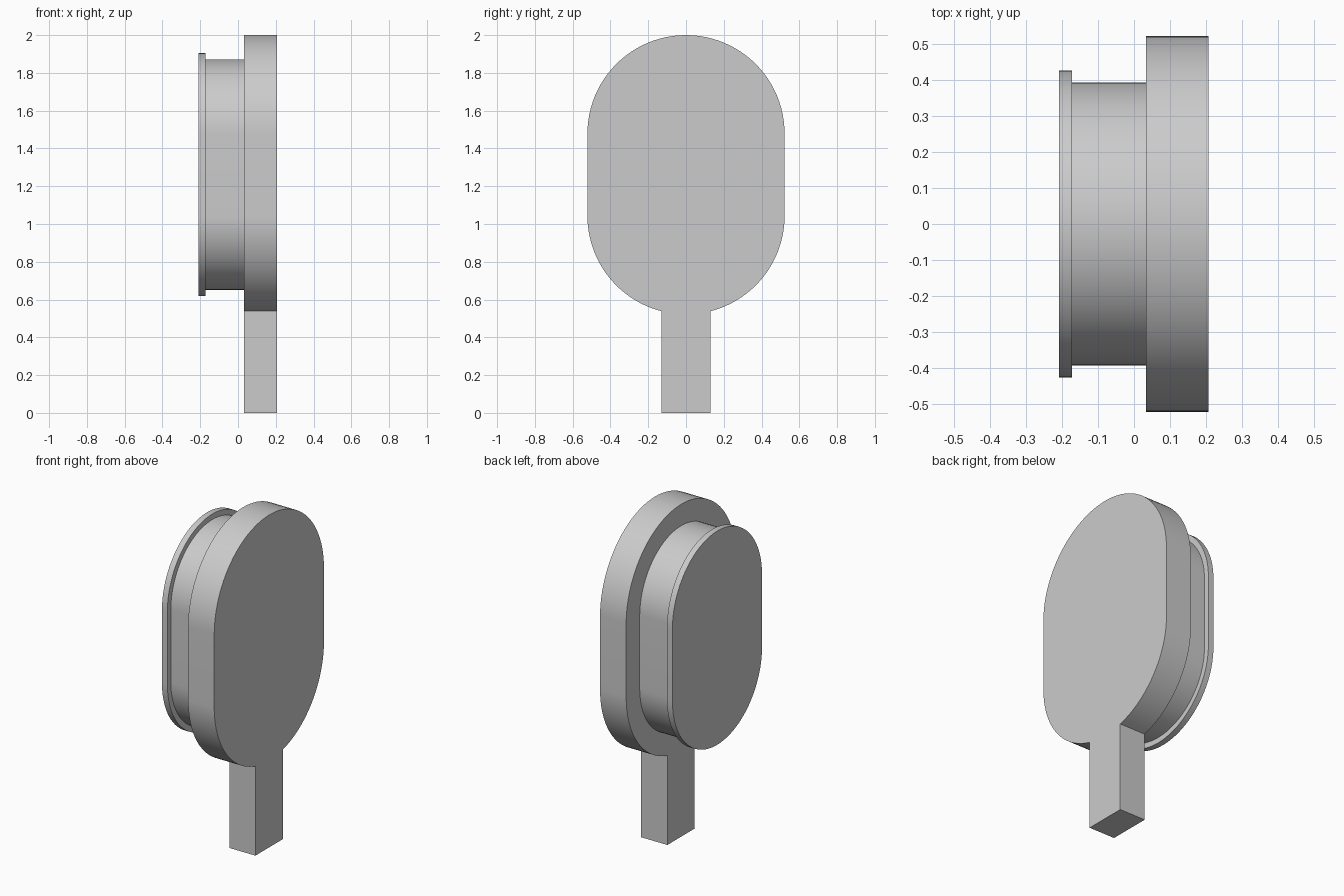
import bpy, bmesh, math

cube = bpy.data.objects.get("Cube")
if cube:
    bpy.data.objects.remove(cube, do_unlink=True)

CENTRE_Z = 1.261      # middle of the rounded outline
HALF_STRAIGHT = 0.217  # half length of its straight sides
ARC_STEPS = 48

grey = bpy.data.materials.new("plain grey")
grey.use_nodes = True
colour = (0.6, 0.6, 0.6, 1)
grey.diffuse_color = colour
grey.node_tree.nodes["Principled BSDF"].inputs["Base Color"].default_value = colour


def arc(radius, z, start, end):
    """Points (y, z) along an arc, both ends included."""
    return [(radius * math.cos(a), z + radius * math.sin(a))
            for a in (start + (end - start) * i / ARC_STEPS
                      for i in range(ARC_STEPS + 1))]


def rounded_outline(radius, stem=0):
    """Two half circles joined by straight sides, with an optional stem."""
    low, high = CENTRE_Z - HALF_STRAIGHT, CENTRE_Z + HALF_STRAIGHT
    points = arc(radius, high, 0, math.pi)
    if not stem:
        return points + arc(radius, low, math.pi, 2 * math.pi)
    gap = math.asin(stem / radius)
    points += arc(radius, low, math.pi, 1.5 * math.pi - gap)
    points += [(-stem, 0), (stem, 0)]
    return points + arc(radius, low, 1.5 * math.pi + gap, 2 * math.pi)


def extrude_part(name, outline, x0, x1):
    """Solid made by sweeping a side outline from x0 to x1."""
    bm = bmesh.new()
    face = bm.faces.new([bm.verts.new((x0, y, z)) for y, z in outline])
    swept = bmesh.ops.extrude_face_region(bm, geom=[face], use_keep_orig=True)
    moved = [v for v in swept["geom"] if isinstance(v, bmesh.types.BMVert)]
    bmesh.ops.translate(bm, verts=moved, vec=(x1 - x0, 0, 0))
    bmesh.ops.recalc_face_normals(bm, faces=bm.faces)
    mesh = bpy.data.meshes.new(name)
    bm.to_mesh(mesh)
    bm.free()
    mesh.materials.append(grey)
    part = bpy.data.objects.new(name, mesh)
    bpy.context.collection.objects.link(part)
    bpy.ops.object.select_all(action="DESELECT")
    part.select_set(True)
    bpy.context.view_layer.objects.active = part
    bpy.ops.object.shade_smooth_by_angle(angle=math.radians(30))


# Thick plate with its stem, the narrower neck, and the thin end flange
extrude_part("plate_with_stem", rounded_outline(0.522, stem=0.13), 0.033, 0.207)
extrude_part("neck", rounded_outline(0.393), -0.18, 0.04)
extrude_part("end_flange", rounded_outline(0.426), -0.208, -0.172)
